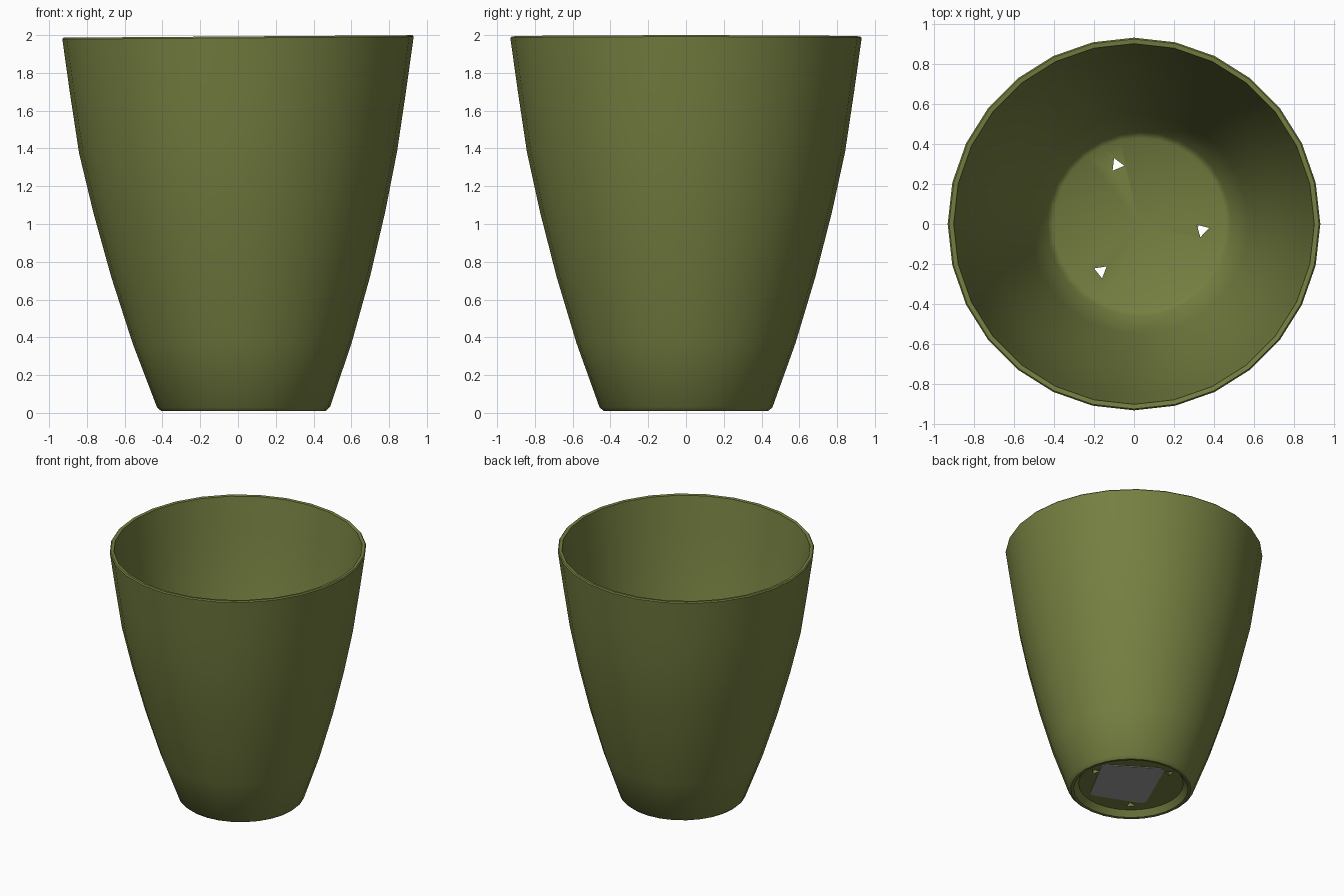
import bpy, bmesh, math
from mathutils import Vector, Matrix

SIDES = 28
cube = bpy.data.objects.get("Cube")
if cube:
    bpy.data.objects.remove(cube, do_unlink=True)


def material(name, rgb):
    m = bpy.data.materials.new(name)
    m.use_nodes = True
    m.diffuse_color = (*rgb, 1)
    m.node_tree.nodes["Principled BSDF"].inputs["Base Color"].default_value = (*rgb, 1)
    return m


def add_object(name, bm, mat):
    bmesh.ops.recalc_face_normals(bm, faces=bm.faces)
    mesh = bpy.data.meshes.new(name)
    bm.to_mesh(mesh)
    bm.free()
    obj = bpy.data.objects.new(name, mesh)
    bpy.context.collection.objects.link(obj)
    mesh.materials.append(mat)
    return obj


def select(obj):
    bpy.ops.object.select_all(action='DESELECT')
    obj.select_set(True)
    bpy.context.view_layer.objects.active = obj


olive = material("olive green", (0.18, 0.215, 0.053))
grey = material("label grey", (0.35, 0.35, 0.35))

# Pot: one closed lathe profile, from underside centre over the rim to the floor centre
profile = [(0, .055), (.38, .055), (.415, .012), (.435, .01), (.458, .03),
           (.58, .37), (.685, .72), (.772, 1.06), (.842, 1.38), (.89, 1.7),
           (.93, 1.985), (.923, 1.993), (.9, 1.99), (.86, 1.7), (.812, 1.38),
           (.742, 1.06), (.655, .72), (.55, .37), (.46, .1), (.43, .08), (0, .08)]
bm = bmesh.new()
verts = [bm.verts.new((r, 0, z)) for r, z in profile]
edges = [bm.edges.new(pair) for pair in zip(verts, verts[1:])]
bmesh.ops.spin(bm, geom=verts + edges, cent=(0, 0, 0), axis=(0, 0, 1),
               angle=math.tau, steps=SIDES)
bmesh.ops.remove_doubles(bm, verts=bm.verts, dist=0.0005)

# Slight lean of the base and tilt of the rim
for v in bm.verts:
    v.co.z += 0.007 * v.co.x * (0.4 + v.co.z / 3.3)
    v.co.x += 0.03 * max(0, 1 - v.co.z / 1.4)
pot = add_object("plant_pot", bm, olive)

# Three triangular drain holes through the floor
bm = bmesh.new()
for x, y, turn in ((-.085, .295, .4), (.34, -.03, 2.9), (-.165, -.235, 1.2)):
    bmesh.ops.create_cone(bm, cap_ends=True, segments=3, radius1=.037, radius2=.037, depth=.3,
                          matrix=Matrix.Translation((x, y, .07)) @ Matrix.Rotation(turn, 4, 'Z'))
cutter = add_object("drain_hole_cutter", bm, olive)
cutter.hide_render = True
cut = pot.modifiers.new("drain holes", 'BOOLEAN')
cut.operation = 'DIFFERENCE'
cut.solver = 'EXACT'
cut.object = cutter
select(pot)
bpy.ops.object.modifier_apply(modifier=cut.name)
bpy.data.objects.remove(cutter, do_unlink=True)
bpy.ops.object.shade_smooth_by_angle(angle=math.radians(40))

# Thin label plate with rounded corners, set into the hollow underside
bm = bmesh.new()
corners = [bm.verts.new((x, y, .05)) for x, y in
           ((.37, .08), (-.02, .33), (-.23, -.15), (.16, -.31))]
face = bm.faces.new(corners)
bmesh.ops.bevel(bm, geom=corners, offset=.04, segments=3, affect='VERTICES', profile=.5)
out = bmesh.ops.extrude_face_region(bm, geom=bm.faces[:])
bmesh.ops.translate(bm, verts=[g for g in out["geom"] if isinstance(g, bmesh.types.BMVert)],
                    vec=Vector((0, 0, .006)))
add_object("base_label", bm, grey)
